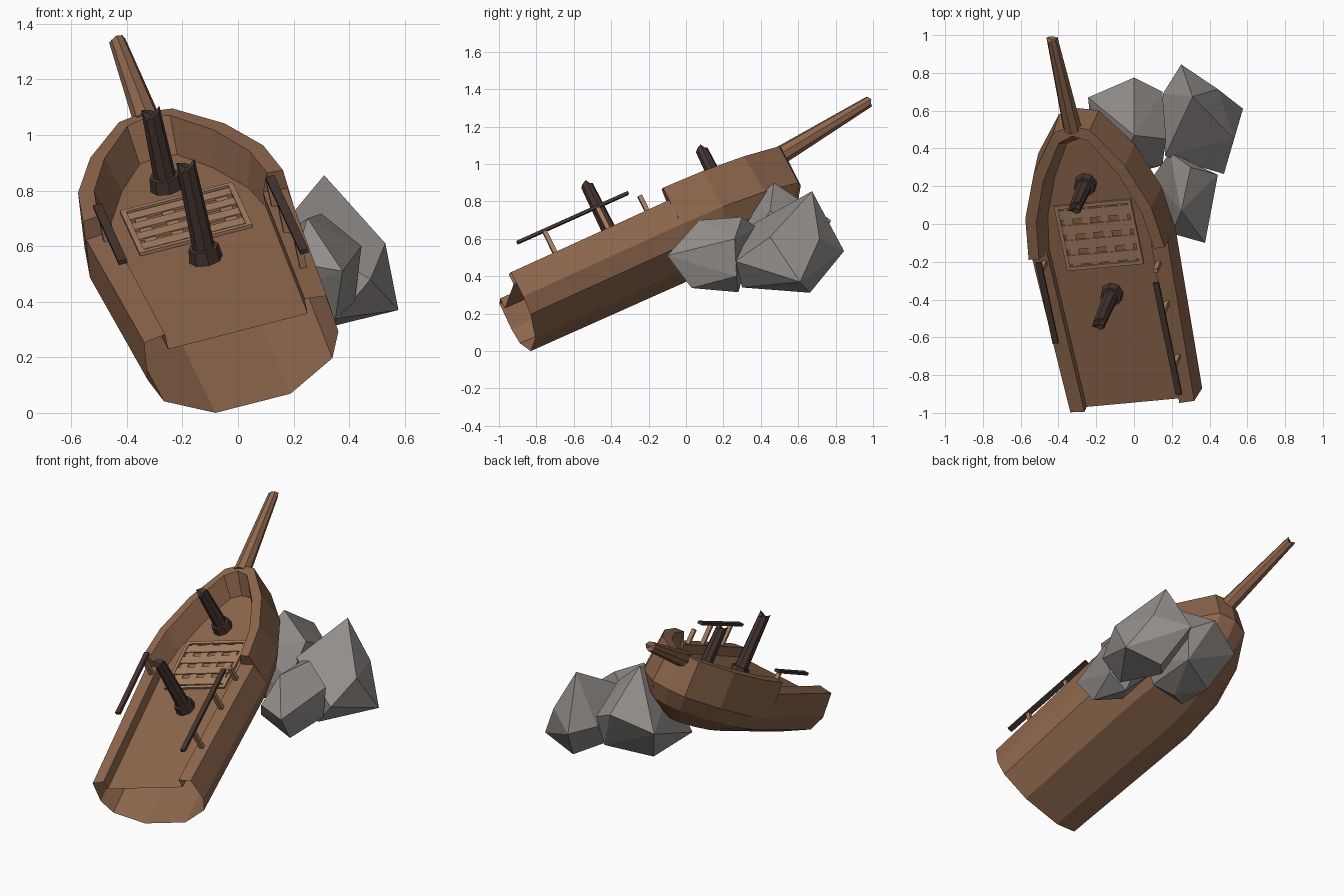
import bpy, bmesh
from math import sin, cos, pi
from mathutils import Matrix, Vector

if "Cube" in bpy.data.objects:
    bpy.data.objects.remove(bpy.data.objects["Cube"])

# ship frame: local x = starboard, y = forward, z = deck normal
F = Vector((-.186, .897, .402)).normalized()
W = Vector((.966, .082, .244))
W = (W - F * W.dot(F)).normalized()
U = W.cross(F)
SHIP = Matrix.Translation((0, -.945, .293)) @ Matrix((W, F, U)).transposed().to_4x4()


def material(name, rgb):
    m = bpy.data.materials.new(name)
    m.diffuse_color = (*rgb, 1)
    m.use_nodes = True
    m.node_tree.nodes["Principled BSDF"].inputs["Base Color"].default_value = m.diffuse_color
    return m


WOOD = material("hull_wood", (.27, .135, .073))
DARK = material("dark_wood", (.06, .037, .030))
PALE = material("pale_wood", (.38, .215, .125))
ROCK = material("rock_grey", (.29, .27, .255))


def finish(name, bm, mat, frame=SHIP):
    bmesh.ops.recalc_face_normals(bm, faces=bm.faces)
    me = bpy.data.meshes.new(name)
    bm.to_mesh(me)
    bm.free()
    me.transform(frame)
    me.materials.append(mat)
    ob = bpy.data.objects.new(name, me)
    bpy.context.collection.objects.link(ob)
    return ob


def box(name, centre, size, mat, rot=Matrix()):
    bm = bmesh.new()
    bmesh.ops.create_cube(bm, size=1)
    bm.transform(Matrix.Translation(centre) @ rot @ Matrix.Diagonal((*size, 1)))
    return finish(name, bm, mat)


def pole(name, a, b, r1, r2, mat, sides=8, splinter=0):
    """Tapered prism from a to b; splinter makes a jagged broken end."""
    a, b = Vector(a), Vector(b)
    d = b - a
    rot = d.to_track_quat('Z', 'Y').to_matrix().to_4x4()
    bm = bmesh.new()
    rings = []
    for r, z, s in ((r1, 0, 0), (r2, d.length, splinter)):
        rings.append([bm.verts.new((r * cos(2 * pi * i / sides), r * sin(2 * pi * i / sides),
                                    z - s * (i * 3 % 4) / 3)) for i in range(sides)])
    for i in range(sides):
        j = (i + 1) % sides
        bm.faces.new((rings[0][i], rings[0][j], rings[1][j], rings[1][i]))
    bm.faces.new(rings[0])
    tip = bm.verts.new((0, 0, d.length - splinter * .8))
    for i in range(sides):
        bm.faces.new((rings[1][i], rings[1][(i + 1) % sides], tip))
    bm.transform(Matrix.Translation(a) @ rot)
    return finish(name, bm, mat)


# hull: each column runs deck edge, inner rim, outer rim, then three chines
# (half widths, forward positions, inner rim height, outer rim height)
AFT, STEP = (0,) * 6, (.94,) * 6
COLS = [
    ((.26, .26, .34, .355, .314, .14), AFT, .06, .05),
    ((.285, .285, .375, .39, .34, .15), STEP, .06, .05),
    ((.285, .315, .373, .39, .34, .15), STEP, .13, .125),
    ((.255, .29, .345, .362, .315, .14), (1.13, 1.15, 1.18, 1.19, 1.16, 1.12), .13, .125),
    ((.17, .205, .25, .265, .225, .10), (1.36, 1.39, 1.435, 1.45, 1.39, 1.27), .13, .125),
    ((.07, .08, .10, .11, .09, .04), (1.54, 1.60, 1.66, 1.665, 1.59, 1.38), .13, .125),
    ((0,) * 6, (1.56, 1.635, 1.69, 1.69, 1.62, 1.40), .13, .125),
]
bm = bmesh.new()


def column(c, side):
    ws, fs, ui, uo = c
    return [bm.verts.new((side * w, f, u))
            for w, f, u in zip(ws, fs, (0, ui, uo, -.10, -.197, -.293))]


cols = [column(c, 1) for c in COLS] + [column(c, -1) for c in COLS[-2::-1]]
for p, q in zip(cols, cols[1:]):
    for k in range(5):
        bm.faces.new((p[k], p[k + 1], q[k + 1], q[k]))
bm.faces.new([c[0] for c in cols])            # deck
bm.faces.new([c[5] for c in cols])            # bottom; the broken stern stays open
bmesh.ops.remove_doubles(bm, verts=bm.verts, dist=1e-4)
finish("hull", bm, WOOD)

# bowsprit
pole("bowsprit", (.002, 1.66, .095), (.012, 2.235, .165), .05, .03, WOOD, 8, .02)

# broken masts with collars
for name, w, f, h in (("aft_mast", .005, .645, .40), ("fore_mast", -.015, 1.295, .325)):
    pole(name, (w, f, 0), (w, f, h), .042, .034, DARK, 8, .035)
    pole(name + "_collar", (w, f, -.01), (w, f, .05), .062, .056, DARK)

# hatch: dark-gapped grating in a thin frame
HF, HW, HL = .993, .2, .18
for s in (-1, 1):
    box("hatch_frame_side", (s * HW, HF, .002), (.02, 2 * HL + .02, .022), PALE)
    box("hatch_frame_end", (0, HF + s * HL, .002), (2 * HW, .02, .022), PALE)
for i in range(4):
    box("hatch_slat", (0, HF + (i - 1.5) * .088, 0), (2 * HW, .055, .018), PALE)
    box("hatch_crossbar", ((i - 1.5) * .1, HF, -.001), (.045, 2 * HL, .012), PALE)

# side rails and posts
box("right_rail", (.305, .440, .190), (.032, .66, .016), DARK)
box("left_rail", (-.310, .70, .165), (.032, .48, .016), DARK,
    Matrix.Rotation(.02, 4, 'X'))
for w, f, h in ((.305, .27, .187), (.305, .585, .187), (.305, .82, .15), (-.308, .885, .165)):
    box("rail_post", (w, f, (h + .04) / 2), (.024, .024, h - .04), PALE)

# rocks: faceted convex boulders
ROCKS = {
    "outer_rock": [(.25, .845, .535), (.31, .674, .855), (.577, .61, .37), (.53, .45, .61),
                   (.476, .265, .48), (.444, .714, .60), (.164, .36, .68), (.153, .69, .55),
                   (.34, .663, .312), (.36, .30, .34), (.20, .50, .37)],
    "bow_rock": [(0, .775, .70), (-.243, .67, .60), (.15, .70, .62), (0, .47, .90),
                 (.17, .45, .75), (.15, .31, .55), (-.08, .28, .72), (-.2, .22, .43),
                 (-.14, .53, .375), (.12, .66, .43), (-.02, .36, .36), (.10, .30, .42)],
    "side_rock": [(.376, -.10, .51), (.20, -.05, .54), (.25, .07, .70), (.19, .38, .66),
                  (.30, .30, .717), (.444, .26, .60), (.42, .27, .40), (.35, .03, .337),
                  (.30, .28, .315), (.13, .05, .42), (.10, .25, .50)],
}
for name, pts in ROCKS.items():
    bm = bmesh.new()
    for p in pts:
        bm.verts.new(p)
    bmesh.ops.convex_hull(bm, input=bm.verts)
    finish(name, bm, ROCK, Matrix())
